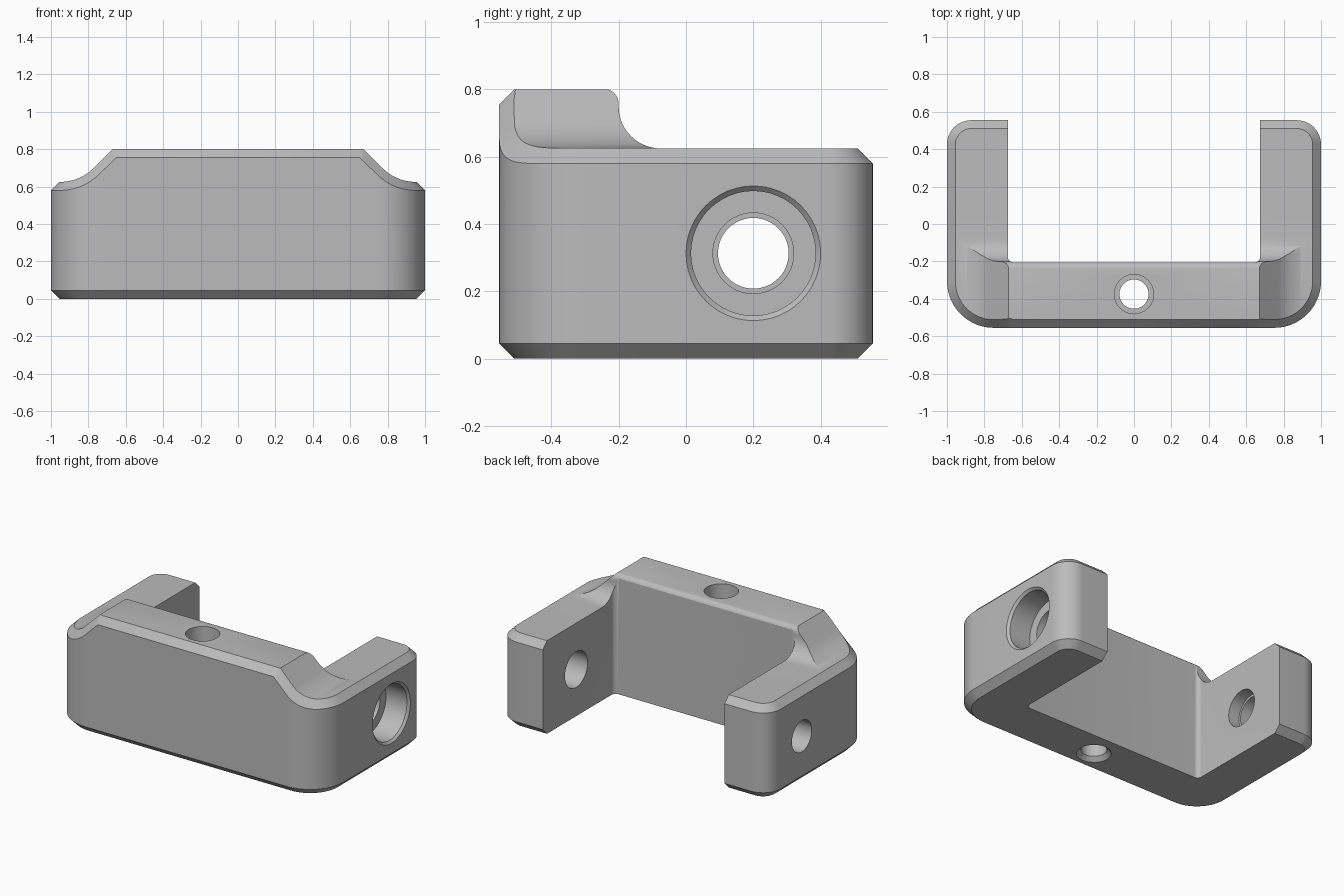
import bpy, bmesh, math
from mathutils import Matrix

if "Cube" in bpy.data.objects:
    bpy.data.objects.remove(bpy.data.objects["Cube"])

CH = 0.045            # outer chamfer
LOW, HIGH = 0.625, 0.80
ARC_X, ARC_Z, ARC_R = 0.95, 0.875, 0.25
S = math.sqrt(0.5)

grey = bpy.data.materials.new("satin grey")
grey.use_nodes = True
grey.diffuse_color = (0.5, 0.5, 0.5, 1)
grey.node_tree.nodes["Principled BSDF"].inputs["Base Color"].default_value = (0.5, 0.5, 0.5, 1)


def finish(name, bm):
    bmesh.ops.recalc_face_normals(bm, faces=bm.faces)
    mesh = bpy.data.meshes.new(name)
    bm.to_mesh(mesh)
    bm.free()
    mesh.materials.append(grey)
    obj = bpy.data.objects.new(name, mesh)
    bpy.context.collection.objects.link(obj)
    return obj


def loft(name, rings):
    bm = bmesh.new()
    loops = [[bm.verts.new(p) for p in ring] for ring in rings]
    n = len(loops[0])
    for a, b in zip(loops, loops[1:]):
        for i in range(n):
            j = (i + 1) % n
            bm.faces.new((a[i], a[j], b[j], b[i]))
    bm.faces.new(loops[0][::-1])
    bm.faces.new(loops[-1])
    return finish(name, bm)


def arc(cx, cy, r, a0, a1, n):
    angles = [math.radians(a0 + (a1 - a0) * i / n) for i in range(n + 1)]
    return [(cx + r * math.cos(a), cy + r * math.sin(a)) for a in angles]


def outline(inset):
    # rounded rectangle, larger radius at the front corners
    x, y, rf, rb = 1 - inset, 0.555 - inset, 0.25 - inset, 0.13 - inset
    front = [(v, -y) for v in (-0.71, -0.671, -0.652, 0, 0.652, 0.671, 0.71)]
    right = arc(x - rf, rf - y, rf, -90, 0, 20) + arc(x - rb, y - rb, rb, 0, 90, 12)
    left = [(-px, py) for px, py in reversed(right)]
    return front + right + left


def top_z(x, y, d=0.0):
    # top profile across the front, offset inward by d
    x, r = abs(x), ARC_R + d
    if y > 0 or x >= ARC_X:
        return LOW - d
    if x > ARC_X - r * S:
        return ARC_Z - math.sqrt(r * r - (ARC_X - x) ** 2)
    return min(HIGH - d, ARC_Z + ARC_X - 2 * r * S - x)


def top_ring(inset, d):
    return [(x, y, top_z(x, y, d)) for x, y in outline(inset)]


def flat_ring(inset, z):
    return [(x, y, z) for x, y in outline(inset)]


# Chamfered block, left tall so the top can be cut to shape
over = 0.015
bracket = loft("bracket", [
    flat_ring(CH, 0), flat_ring(0, CH), top_ring(0, CH),
    top_ring(CH + over, -over), flat_ring(CH + over, 1.1)])


def cut(tool):
    tool.hide_render = True
    mod = bracket.modifiers.new(tool.name, "BOOLEAN")
    mod.operation, mod.solver, mod.object = "DIFFERENCE", "EXACT", tool
    bpy.context.view_layer.objects.active = bracket
    bpy.ops.object.modifier_apply(modifier=mod.name)
    bpy.data.objects.remove(tool)


# Front profile: raised bridge with sloped, hollowed shoulders
half = [(1.2, 1.3), (1.2, LOW)] + arc(ARC_X, ARC_Z, ARC_R, 270, 225, 16) + [(0.671, HIGH)]
profile = half + [(-x, z) for x, z in reversed(half)]
cut(loft("shoulder_cutter", [[(x, y, z) for x, z in profile] for y in (-1, 1)]))

# Side profile: rounded rear bridge edge sweeping down onto the arms
side = ([(-0.245, 1.3)] + arc(-0.245, 0.757, 0.045, 90, 0, 10)
        + arc(-0.075, 0.7495, 0.125, 180, 270, 18) + [(1, LOW - 0.0005), (1, 1.3)])
cut(loft("rear_step_cutter", [[(x, y, z) for y, z in side] for x in (-1.3, 1.3)]))

# Opening between the arms
corner = arc(0.645, -0.175, 0.03, 270, 360, 8)
gap = corner + [(0.675, 1), (-0.675, 1)] + [(-x, y) for x, y in reversed(corner)]
cut(loft("gap_cutter", [[(x, y, z) for x, y in gap] for z in (-0.5, 1.5)]))


def bore(name, steps, place):
    # stepped round cutter from (position, radius) pairs along its axis
    rings = [[place(*p, t) for p in arc(0, 0, r, 0, 352.5, 47)] for t, r in steps]
    cut(loft(name, rings))


def across(u, v, t):
    return (t, 0.2 + u, 0.313 + v)


def upright(u, v, t):
    return (u, v - 0.375, t)


# Pivot holes through the arms
bore("left_pivot_cutter", [(0.5, 0.12), (0.83, 0.12), (0.83, 0.185),
                           (0.985, 0.185), (1, 0.2), (1.1, 0.2)], across)
bore("right_pivot_cutter", [(-1.1, 0.105), (-0.755, 0.105), (-0.755, 0.12), (-0.5, 0.12)], across)

# Screw hole down through the bridge
bore("screw_cutter", [(-0.1, 0.105), (0, 0.105), (0.027, 0.078), (0.4, 0.078),
                      (0.4, 0.105), (1, 0.105)], upright)

bpy.ops.object.select_all(action="DESELECT")
bracket.select_set(True)
bpy.context.view_layer.objects.active = bracket
bpy.ops.object.shade_smooth_by_angle(angle=math.radians(25))
